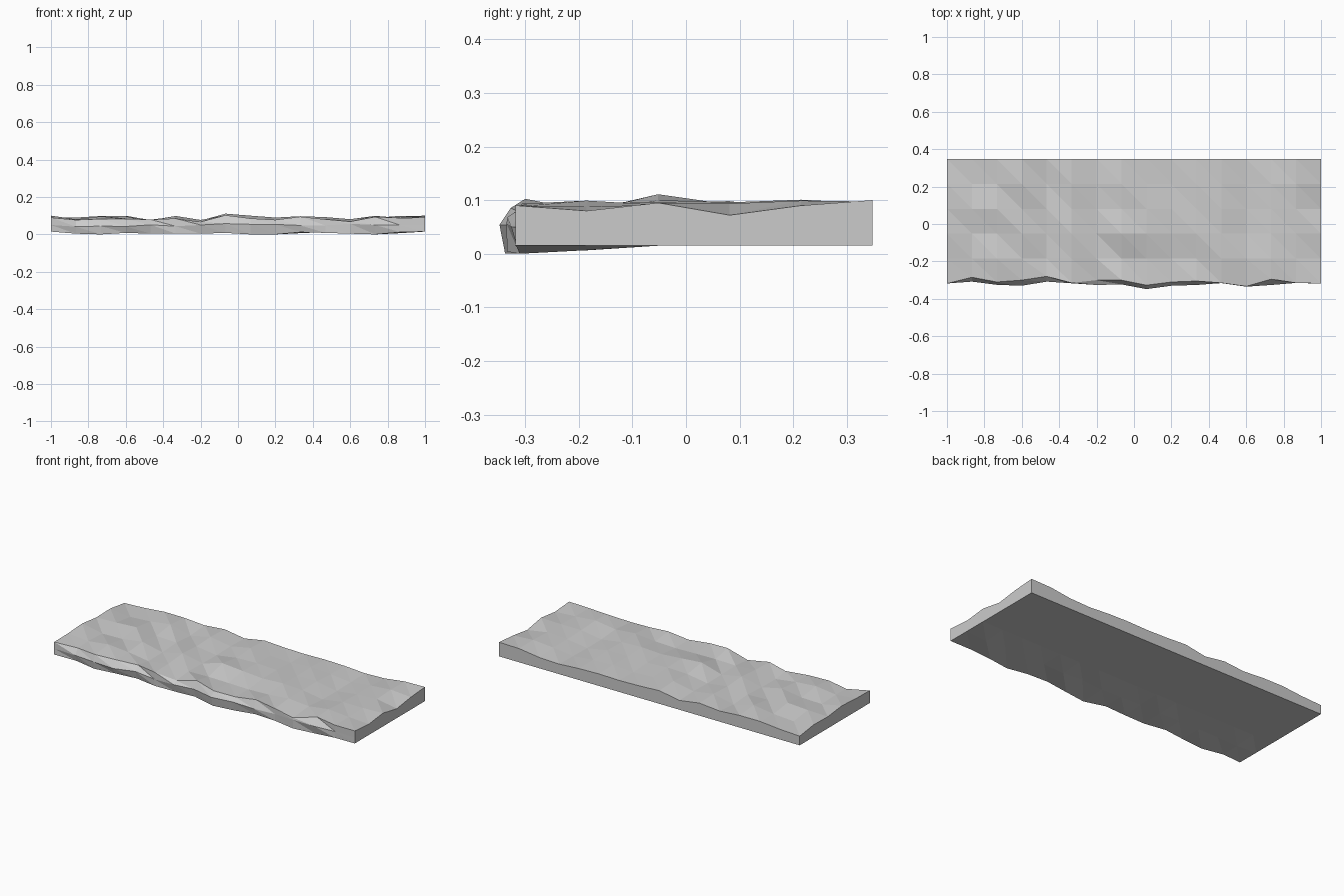
import bpy
import bmesh
import random

if "Cube" in bpy.data.objects:
    bpy.data.objects.remove(bpy.data.objects["Cube"], do_unlink=True)

random.seed(7)

COLUMNS = 16
ROWS = 6
CELL = 2 / (COLUMNS - 1)
BACK = 0.348
BASE = 0.015
FRONT = BACK - CELL * (ROWS - 1)

# Plan position of the broken front edge, at the top and at its widest
lip_y = [-.318, -.285, -.31, -.30, -.28, -.315, -.30, -.30,
         -.327, -.31, -.305, -.315, -.333, -.295, -.315, -.318]
belly_y = [-.318, -.308, -.325, -.33, -.308, -.317, -.326, -.323,
           -.348, -.33, -.326, -.316, -.335, -.326, -.315, -.318]
# Highest point of each column of the surface
crest_z = [.10, .09, .10, .10, .085, .10, .085, .111,
           .10, .09, .10, .095, .088, .10, .10, .10]
# Profiles of the two cut ends, from back to front
left_end = [.10, .09, .072, .095, .08, .09]
right_end = [.07, .088, .085, .10, .092, .09]
# Notable peaks and hollows, by (column, row from the back)
marked = {(7, 3): .111, (8, 3): .10, (9, 3): .09, (10, 3): .097,
          (7, 4): .08, (8, 4): .078, (9, 4): .075, (10, 4): .08,
          (1, 2): .09, (2, 2): .098, (1, 3): .075, (2, 3): .078}


def surface_height(col, row):
    """Height of the uneven walking surface."""
    if col == 0:
        return right_end[row]
    if col == COLUMNS - 1:
        return left_end[row]
    wobble = random.uniform(crest_z[col] - 0.02, crest_z[col])
    return marked.get((col, row), wobble)


def slab_section(col):
    """Closed ring of points: over the top, down the front, under the base."""
    x = -1 + col * CELL
    end = col in (0, COLUMNS - 1)
    ring = []
    for row in range(ROWS):
        y = lip_y[col] if row == ROWS - 1 else BACK - row * CELL
        ring.append((x, y, surface_height(col, row)))
    # broken front face
    middle = 0.05 if end else random.uniform(0.04, 0.06)
    ring.append((x, belly_y[col], middle))
    # underside, sagging slightly near the front
    low = BASE if end else random.choice([0.0, 0.004, 0.008, 0.012])
    sag = BASE if end else random.uniform(0.006, BASE)
    toe = FRONT if end else (lip_y[col] + belly_y[col]) / 2
    ring.append((x, toe, low))
    ring.append((x, FRONT + CELL, sag))
    ring.append((x, FRONT + 2 * CELL, BASE))
    ring.append((x, BACK, BASE))
    return ring


# Stone slab: bridge the sections with triangles and cap the ends
bm = bmesh.new()
rings = [[bm.verts.new(p) for p in slab_section(c)] for c in range(COLUMNS)]
for near, far in zip(rings, rings[1:]):
    count = len(near)
    for k in range(count):
        n = (k + 1) % count
        bm.faces.new((near[k], near[n], far[n]))
        bm.faces.new((near[k], far[n], far[k]))
bm.faces.new(rings[0])
bm.faces.new(rings[-1])
bmesh.ops.recalc_face_normals(bm, faces=bm.faces)

mesh = bpy.data.meshes.new("stone_slab")
bm.to_mesh(mesh)
bm.free()
slab = bpy.data.objects.new("stone_slab", mesh)
bpy.context.collection.objects.link(slab)

# Single plain grey stone colour
stone = bpy.data.materials.new("grey_stone")
stone.use_nodes = True
colour = (0.6, 0.6, 0.6, 1)
stone.diffuse_color = colour
stone.node_tree.nodes["Principled BSDF"].inputs["Base Color"].default_value = colour
mesh.materials.append(stone)
